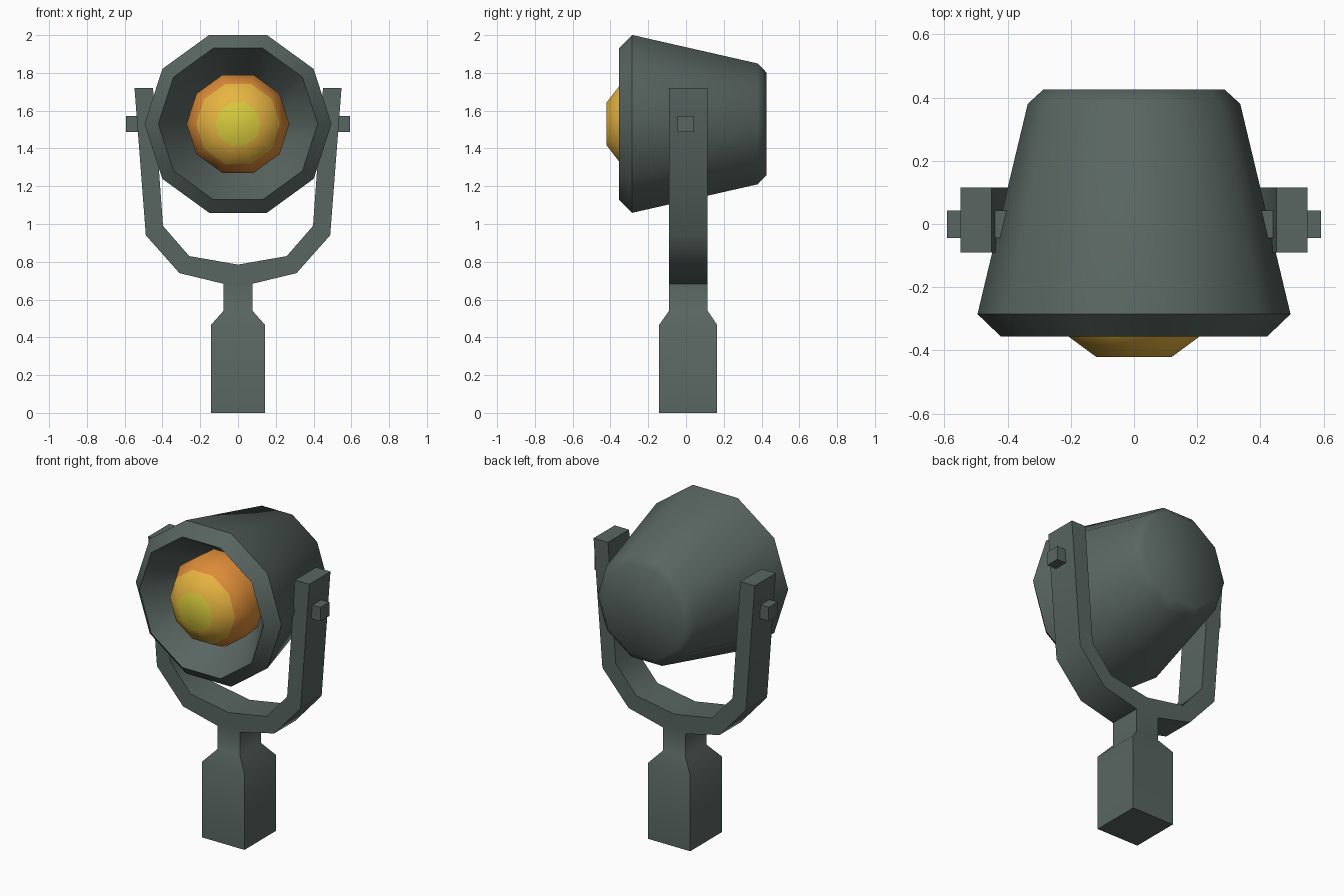
import bpy, bmesh, math
from mathutils import Vector

if "Cube" in bpy.data.objects:
    bpy.data.objects.remove(bpy.data.objects["Cube"])


def material(name, rgb):
    m = bpy.data.materials.new(name)
    m.diffuse_color = (*rgb, 1)
    m.use_nodes = True
    m.node_tree.nodes["Principled BSDF"].inputs["Base Color"].default_value = m.diffuse_color
    return m


METAL = material("grey green metal", (0.098, 0.130, 0.117))
ORANGE = material("orange glass", (0.716, 0.262, 0.040))
YELLOW = material("yellow glass", (0.800, 0.456, 0.053))
LIME = material("yellow green glow", (0.680, 0.590, 0.045))


def loft(name, rings, mats, rule=None, angle=45):
    """Skin a series of equal-sized rings and cap both ends."""
    bm = bmesh.new()
    loops = [[bm.verts.new(p) for p in ring] for ring in rings]
    n = len(loops[0])
    for a, b in zip(loops, loops[1:]):
        for i in range(n):
            j = (i + 1) % n
            bm.faces.new((a[i], a[j], b[j], b[i]))
    bm.faces.new(loops[0])
    bm.faces.new(loops[-1])
    bmesh.ops.recalc_face_normals(bm, faces=bm.faces)
    if rule:
        for f in bm.faces:
            f.material_index = rule(f.calc_center_median())
    me = bpy.data.meshes.new(name)
    bm.to_mesh(me)
    bm.free()
    for m in mats:
        me.materials.append(m)
    me.shade_smooth()
    me.set_sharp_from_angle(angle=math.radians(angle))
    ob = bpy.data.objects.new(name, me)
    bpy.context.collection.objects.link(ob)
    return ob


def decagon(r, y, z=1.53):
    """Ten-sided ring around the lamp axis."""
    return [Vector((r * math.cos(k * math.tau / 10), y, z + r * math.sin(k * math.tau / 10)))
            for k in range(10)]


def rect(hx, y0, y1, z):
    return [(-hx, y0, z), (hx, y0, z), (hx, y1, z), (-hx, y1, z)]


Y0, Y1 = -0.09, 0.115  # yoke thickness range

# Lamp housing: inner reflector cone, rim, tapered shell, back chamfer
housing = [(0.25, -0.10), (0.422, -0.355), (0.495, -0.285), (0.336, 0.38), (0.287, 0.425)]
loft("lamp_housing", [decagon(*p) for p in housing], [METAL])

# Bulb: orange side, yellow shoulder, glowing front face
bulb = [(0.26, -0.08), (0.272, -0.25), (0.222, -0.345), (0.12, -0.42)]
loft("bulb", [decagon(*p) for p in bulb], [ORANGE, YELLOW, LIME],
     lambda c: 2 if c.y < -0.41 else 1 if c.y < -0.35 else 0)

# Yoke: U-shaped bracket, swept from (inner, outer) points of one half
half = [((0.45, 1.72), (0.548, 1.72)), ((0.397, 0.99), (0.488, 0.94)),
        ((0.258, 0.83), (0.31, 0.74))]
pairs = half + [((0, 0.785), (0, 0.665))]
pairs += [((-i[0], i[1]), (-o[0], o[1])) for i, o in reversed(half)]
loft("yoke", [[(i[0], Y0, i[1]), (o[0], Y0, o[1]), (o[0], Y1, o[1]), (i[0], Y1, i[1])]
              for i, o in pairs], [METAL])

# Post: square base tapering to a neck under the yoke
loft("post", [rect(0.144, -0.143, 0.165, 0), rect(0.144, -0.143, 0.165, 0.465),
              rect(0.077, Y0, Y1, 0.54), rect(0.077, Y0, Y1, 0.70)], [METAL])

# Pivot pins through both arms
for side, s in (("left", -1), ("right", 1)):
    loft(side + "_pivot_pin", [[(s * x, y, z) for y, z in
         ((-0.045, 1.487), (0.042, 1.487), (0.042, 1.572), (-0.045, 1.572))]
         for x in (0.38, 0.592)], [METAL])
